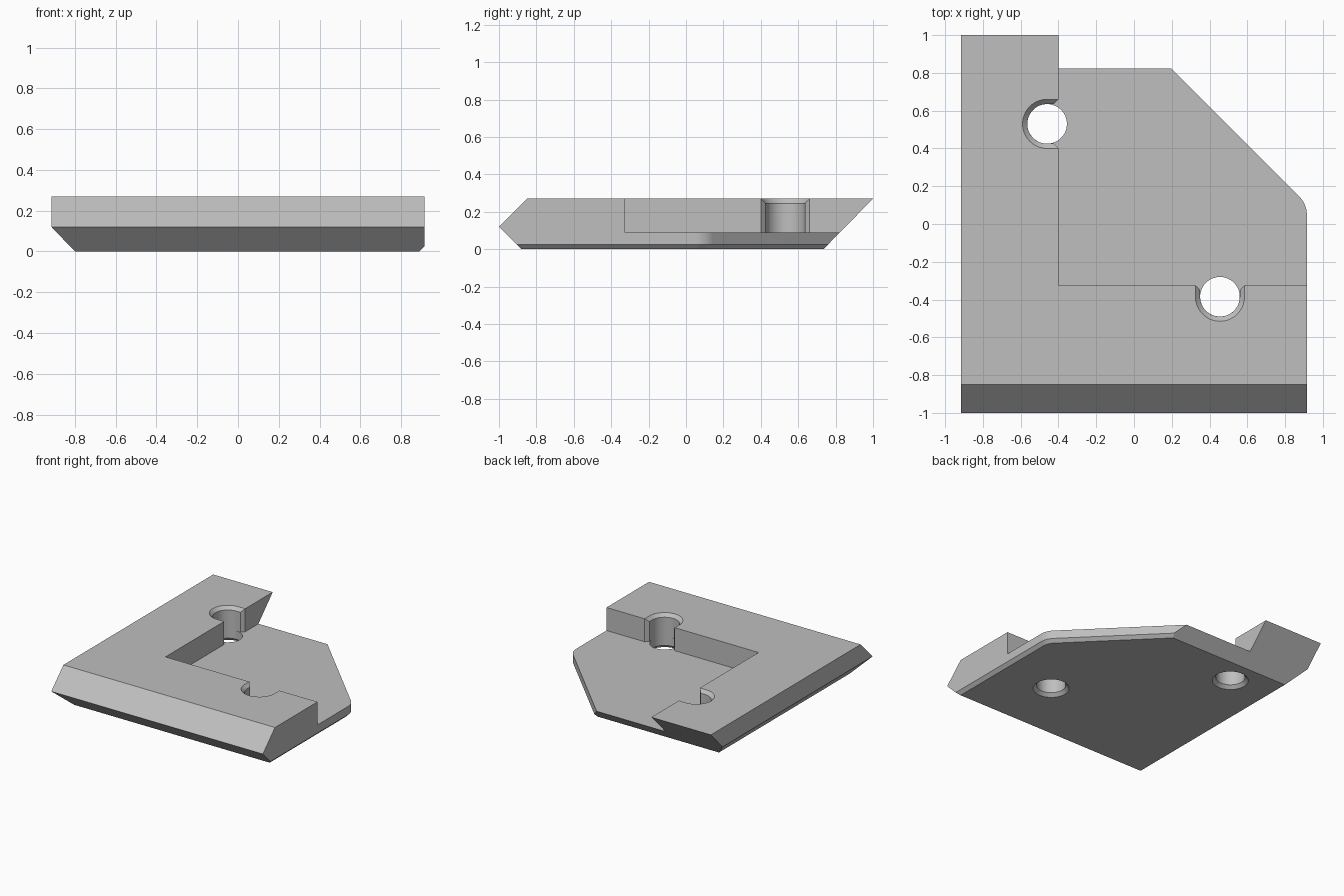
import bpy, bmesh
from math import sin, cos, pi, sqrt, radians

cube = bpy.data.objects.get("Cube")
if cube:
    bpy.data.objects.remove(cube, do_unlink=True)

HEIGHT, FLOOR = 0.27, 0.09
HALF_X = 0.915
WALL_X, WALL_Y = -0.4, -0.325      # inner walls of the raised L
HOLE_R, BEVEL = 0.105, 0.025
SEG = 32
HOLES = [((-0.46, 0.53), 0), ((0.455, -0.385), pi / 2)]   # centre, opening direction


def loft(name, rings):
    """Closed solid through a list of equal-length 3D rings."""
    bm = bmesh.new()
    loops = [[bm.verts.new(p) for p in ring] for ring in rings]
    bm.faces.new(loops[0])
    bm.faces.new(loops[-1])
    for a, b in zip(loops, loops[1:]):
        for i in range(len(a)):
            j = (i + 1) % len(a)
            bm.faces.new((a[i], a[j], b[j], b[i]))
    bmesh.ops.recalc_face_normals(bm, faces=bm.faces)
    mesh = bpy.data.meshes.new(name)
    bm.to_mesh(mesh)
    bm.free()
    obj = bpy.data.objects.new(name, mesh)
    bpy.context.collection.objects.link(obj)
    return obj


def flat(points, z):
    return [(x, y, z) for x, y in points]


def boolean(target, cutter, operation="DIFFERENCE"):
    bpy.context.view_layer.objects.active = target
    mod = target.modifiers.new("cut", "BOOLEAN")
    mod.operation, mod.solver, mod.object = operation, "EXACT", cutter
    bpy.ops.object.modifier_apply(modifier=mod.name)
    bpy.data.objects.remove(cutter, do_unlink=True)


def place(points, hole):
    """Move local points to a hole, with local +x along its opening."""
    (cx, cy), a = hole
    return [(cx + x * cos(a) - y * sin(a), cy + x * sin(a) + y * cos(a)) for x, y in points]


def slot(r, end, flare=0.0):
    """Half-round slot outline, open towards local +x."""
    arc = [(r * cos(t), r * sin(t)) for t in (pi / 2 + pi * i / SEG for i in range(SEG + 1))]
    lips = [(end - flare, r), (end, r + flare)] if flare else [(end, r)]
    return lips[::-1] + arc + [(x, -y) for x, y in lips]


def plan(inset, left):
    """Plan outline with the rounded diagonal corner."""
    r = 0.133 - inset
    cx, cy = HALF_X - 0.133, 0.05
    arc = [(cx + r * cos(t), cy + r * sin(t)) for t in (pi / 4 * i / 10 for i in range(11))]
    return [(left, -2), (HALF_X - inset, -2)] + arc + [(left, cx + cy + r * sqrt(2) - left)]


# Body: side profile with pointed front and undercut back
side = [(-0.88, 0), (0.735, 0), (1, HEIGHT), (-0.85, HEIGHT), (-1, 0.12)]
body = loft("corner_plate", [[(x, y, z) for y, z in side] for x in (-1, 1)])

# Outline, bevelled underneath on the left and around the corner
levels = [(-0.05, 0.075, -0.752), (BEVEL, 0, -0.824), (0.12, 0, -HALF_X), (1, 0, -HALF_X)]
boolean(body, loft("outline", [flat(plan(i, left), z) for z, i, left in levels]), "INTERSECT")

# Recess that leaves the raised L, with a notch at each hole
notch = slot(HOLE_R, 0.06, BEVEL)
recess = ([(WALL_X, 2)] + place(notch, HOLES[0]) + [(WALL_X, WALL_Y)]
          + place(notch, HOLES[1]) + [(2, WALL_Y), (2, 2)])
boolean(body, loft("recess", [flat(recess, FLOOR), flat(recess, 1)]))

for hole in HOLES:
    # Round through hole, countersunk below
    rings = []
    for r, z in ((HOLE_R + 0.05, -BEVEL), (HOLE_R - 0.0002, BEVEL), (HOLE_R - 0.0002, 0.15)):
        circle = [(r * cos(pi * i / SEG), r * sin(pi * i / SEG)) for i in range(2 * SEG)]
        rings.append(flat(place(circle, hole), z))
    boolean(body, loft("hole", rings))
    # Bevel along the top rim of the notch
    rim = [(HOLE_R - 0.0005, HEIGHT - BEVEL - 0.0005), (HOLE_R + 0.05, HEIGHT + BEVEL)]
    boolean(body, loft("rim", [flat(place(slot(r, 0.1), hole), z) for r, z in rim]))

# Plain grey finish
grey = bpy.data.materials.new("light_grey")
grey.use_nodes = True
colour = (0.52, 0.52, 0.52, 1)
grey.diffuse_color = colour
grey.node_tree.nodes["Principled BSDF"].inputs["Base Color"].default_value = colour
body.data.materials.clear()
body.data.materials.append(grey)
for face in body.data.polygons:
    face.material_index = 0

bpy.ops.object.select_all(action="DESELECT")
body.select_set(True)
bpy.context.view_layer.objects.active = body
bpy.ops.object.shade_smooth_by_angle(angle=radians(20))
